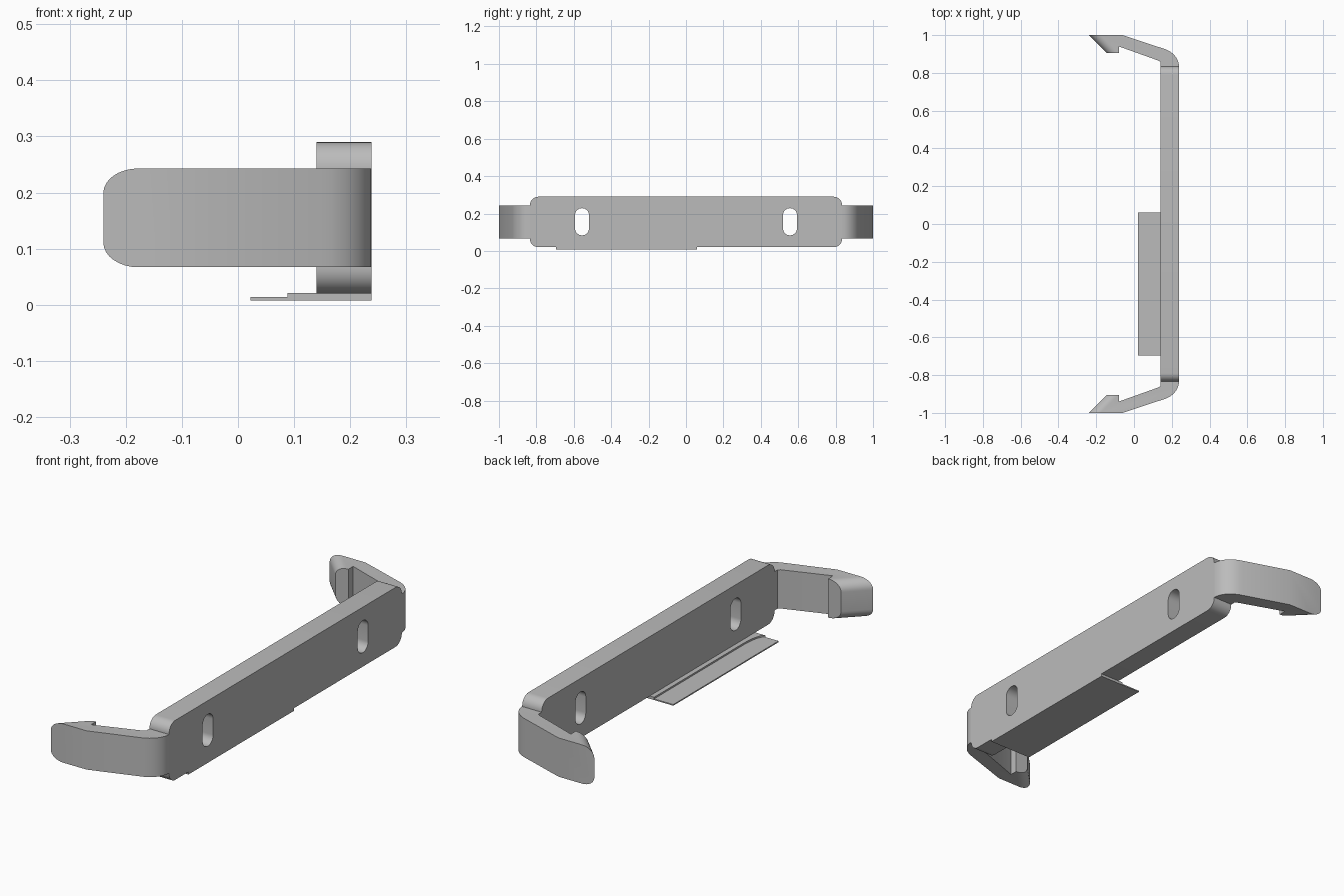
import bpy, bmesh
from math import sin, cos, pi, radians

if "Cube" in bpy.data.objects:
    bpy.data.objects.remove(bpy.data.objects["Cube"])

grey = bpy.data.materials.new("light grey plastic")
grey.use_nodes = True
GREY = (0.5, 0.5, 0.5, 1)
grey.diffuse_color = GREY
grey.node_tree.nodes["Principled BSDF"].inputs["Base Color"].default_value = GREY


def prism(name, outline, low, high, axis="z", round_edges=None, radius=0.0):
    """Extrude a 2D outline along z (xy outline) or along x (yz outline)."""
    bm = bmesh.new()
    place = (lambda a, b, t: (a, b, t)) if axis == "z" else (lambda a, b, t: (t, a, b))
    rings = [[bm.verts.new(place(a, b, t)) for a, b in outline] for t in (low, high)]
    n = len(outline)
    for i in range(n):
        j = (i + 1) % n
        bm.faces.new((rings[0][i], rings[0][j], rings[1][j], rings[1][i]))
    bm.faces.new(rings[0])
    bm.faces.new(rings[1])
    bmesh.ops.recalc_face_normals(bm, faces=bm.faces)
    if round_edges:
        i, j = round_edges
        edges = [bm.edges.get((ring[i], ring[j])) for ring in rings]
        bmesh.ops.bevel(bm, geom=edges, offset=radius, segments=8,
                        profile=0.5, affect="EDGES", clamp_overlap=True)
    mesh = bpy.data.meshes.new(name)
    bm.to_mesh(mesh)
    bm.free()
    mesh.materials.append(grey)
    obj = bpy.data.objects.new(name, mesh)
    bpy.context.collection.objects.link(obj)
    return obj


def activate(obj):
    bpy.ops.object.select_all(action="DESELECT")
    obj.select_set(True)
    bpy.context.view_layer.objects.active = obj


def smooth(obj):
    activate(obj)
    bpy.ops.object.shade_smooth_by_angle(angle=radians(20))


def rounded_rect(cx, cy, w, h, r, steps=8):
    pts = []
    for k, (sx, sy) in enumerate(((1, 1), (-1, 1), (-1, -1), (1, -1))):
        for s in range(steps + 1):
            a = (k + s / steps) * pi / 2
            pts.append((cx + sx * (w / 2 - r) + r * cos(a),
                        cy + sy * (h / 2 - r) + r * sin(a)))
    return pts


# Main bar with two upright slots
INNER, OUTER, END = 0.14, 0.238, 0.835
bar = prism("main_bar", rounded_rect(0, 0.155, 2 * END, 0.27, 0.046), INNER, OUTER, "x")
for side in (-1, 1):
    cutter = prism("slot_cutter", rounded_rect(side * 0.556, 0.156, 0.075, 0.145, 0.037),
                   INNER - 0.1, OUTER + 0.1, "x")
    cutter.hide_render = True
    cut = bar.modifiers.new("slot", "BOOLEAN")
    cut.object, cut.operation, cut.solver = cutter, "DIFFERENCE", "EXACT"
    activate(bar)
    bpy.ops.object.modifier_apply(modifier=cut.name)
    bpy.data.objects.remove(cutter)
smooth(bar)

# Hooked end arms: curved elbow, slanted arm, barbed tip with rounded lead-in
elbow_turn = radians(71)
elbow = [(OUTER - 0.127 * (1 - cos(t)), END + 0.1 * sin(t))
         for t in (elbow_turn * s / 10 for s in range(11))]
tip = [(-0.06, 1.0), (-0.24, 1.0), (-0.145, 0.905), (-0.08, 0.905), (-0.08, 0.94),
       (0.13, 0.865), (INNER, 0.857), (INNER, END)]
arm_outline = elbow + tip
lead = len(elbow) + 1
for side, name in ((1, "rear_arm"), (-1, "front_arm")):
    arm = prism(name, [(x, side * y) for x, y in arm_outline], 0.067, 0.243,
                round_edges=(lead, lead + 1), radius=0.044)
    smooth(arm)

# Thin tongue under the bar, with a raised ledge that flares at the front end
PLATE_FRONT, PLATE_BACK, BASE = -0.695, 0.06, 0.008
prism("tongue", [(0.022, PLATE_FRONT), (OUTER, PLATE_FRONT),
                 (OUTER, PLATE_BACK), (0.022, PLATE_BACK)], BASE, 0.0135)
flare = [(0.118 - 0.03 * (1 - cos(t)), -0.58 - 0.115 * sin(t))
         for t in (pi / 2 * s / 8 for s in range(9))]
ledge = prism("tongue_ledge", flare + [(OUTER, PLATE_FRONT), (OUTER, PLATE_BACK),
                                       (0.118, PLATE_BACK)], 0.0135, 0.021)
smooth(ledge)
